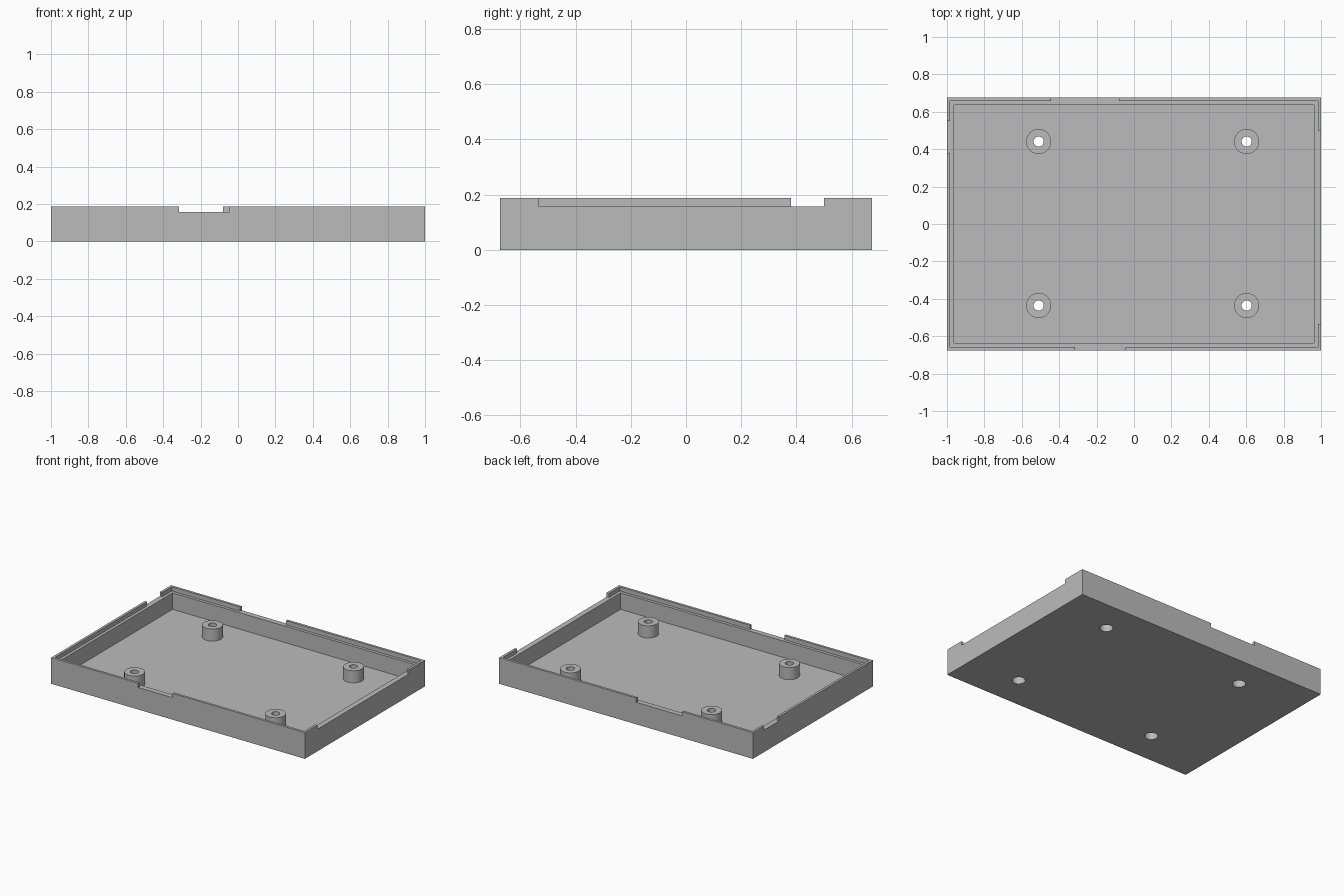
import bpy
import math

if "Cube" in bpy.data.objects:
    bpy.data.objects.remove(bpy.data.objects["Cube"], do_unlink=True)

HX, HY, TOP = 1.0, 0.675, 0.187      # outer half sizes and rim height
LEDGE, FLOOR = 0.157, 0.04           # heights of the inner ledge and floor
LIP, WALL = 0.0175, 0.0385           # lip and wall thickness
POST_TOP, POST_R, HOLE_R = 0.126, 0.067, 0.027
BORE_R, BORE_TOP, SIDES = 0.043, 0.085, 48

grey = bpy.data.materials.new("light grey plastic")
grey.use_nodes = True
colour = (0.5, 0.5, 0.5, 1)
grey.diffuse_color = colour
grey.node_tree.nodes["Principled BSDF"].inputs["Base Color"].default_value = colour


def box(name, x0, x1, y0, y1, z0, z1):
    bpy.ops.mesh.primitive_cube_add(size=1)
    ob = bpy.context.object
    ob.name = name
    for v in ob.data.vertices:
        v.co = (x1 if v.co.x > 0 else x0, y1 if v.co.y > 0 else y0,
                z1 if v.co.z > 0 else z0)
    return ob


def cut(target, cutter):
    mod = target.modifiers.new("cut", "BOOLEAN")
    mod.operation = "DIFFERENCE"
    mod.solver = "EXACT"
    mod.object = cutter
    bpy.context.view_layer.objects.active = target
    bpy.ops.object.modifier_apply(modifier=mod.name)
    bpy.data.objects.remove(cutter, do_unlink=True)


def lathe(name, profile, x, y):
    """Closed ring-shaped solid turned from a (radius, height) profile."""
    n = len(profile)
    verts = [(r * math.cos(a), r * math.sin(a), z)
             for a in (2 * math.pi * i / SIDES for i in range(SIDES))
             for r, z in profile]
    faces = []
    for i in range(SIDES):
        a, b = i * n, (i + 1) % SIDES * n
        for j in range(n):
            k = (j + 1) % n
            faces.append((a + j, b + j, b + k, a + k))
    mesh = bpy.data.meshes.new(name)
    mesh.from_pydata(verts, [], faces)
    ob = bpy.data.objects.new(name, mesh)
    ob.location = (x, y, 0)
    bpy.context.collection.objects.link(ob)
    return ob


def finish(ob):
    ob.data.materials.clear()
    ob.data.materials.append(grey)
    bpy.ops.object.select_all(action="DESELECT")
    ob.select_set(True)
    bpy.context.view_layer.objects.active = ob
    bpy.ops.object.shade_smooth_by_angle(angle=math.radians(30))


# Tray with its cavity and stepped rim
tray = box("tray", -HX, HX, -HY, HY, 0, TOP)
for inset, bottom in ((LIP, LEDGE), (WALL, FLOOR)):
    cut(tray, box("hollow", inset - HX, HX - inset, inset - HY, HY - inset,
                  bottom, TOP + 0.1))

# Notches in the lip: front, back, left and right
E = 0.03
for x0, x1, y0, y1 in ((-0.315, -0.045, -HY - E, LIP - HY),
                       (-0.443, -0.08, HY - LIP, HY + E),
                       (HX - LIP, HX + E, -0.535, 0.5),
                       (-HX - E, LIP - HX, 0.38, 0.55)):
    cut(tray, box("notch", x0, x1, y0, y1, LEDGE, TOP + 0.1))

# Screw posts, each with a wide bore from below and a narrow hole on top
post_profile = [(POST_R, FLOOR), (POST_R, POST_TOP), (HOLE_R, POST_TOP),
                (HOLE_R, BORE_TOP), (BORE_R, BORE_TOP), (BORE_R, FLOOR)]
for side, x in (("right", -0.51), ("left", 0.602)):
    for end, y in (("front", -0.436), ("back", 0.441)):
        bpy.ops.mesh.primitive_cylinder_add(vertices=SIDES, radius=BORE_R,
                                            depth=0.2, location=(x, y, 0))
        cut(tray, bpy.context.object)
        finish(lathe(f"{end}_{side}_screw_post", post_profile, x, y))

finish(tray)
